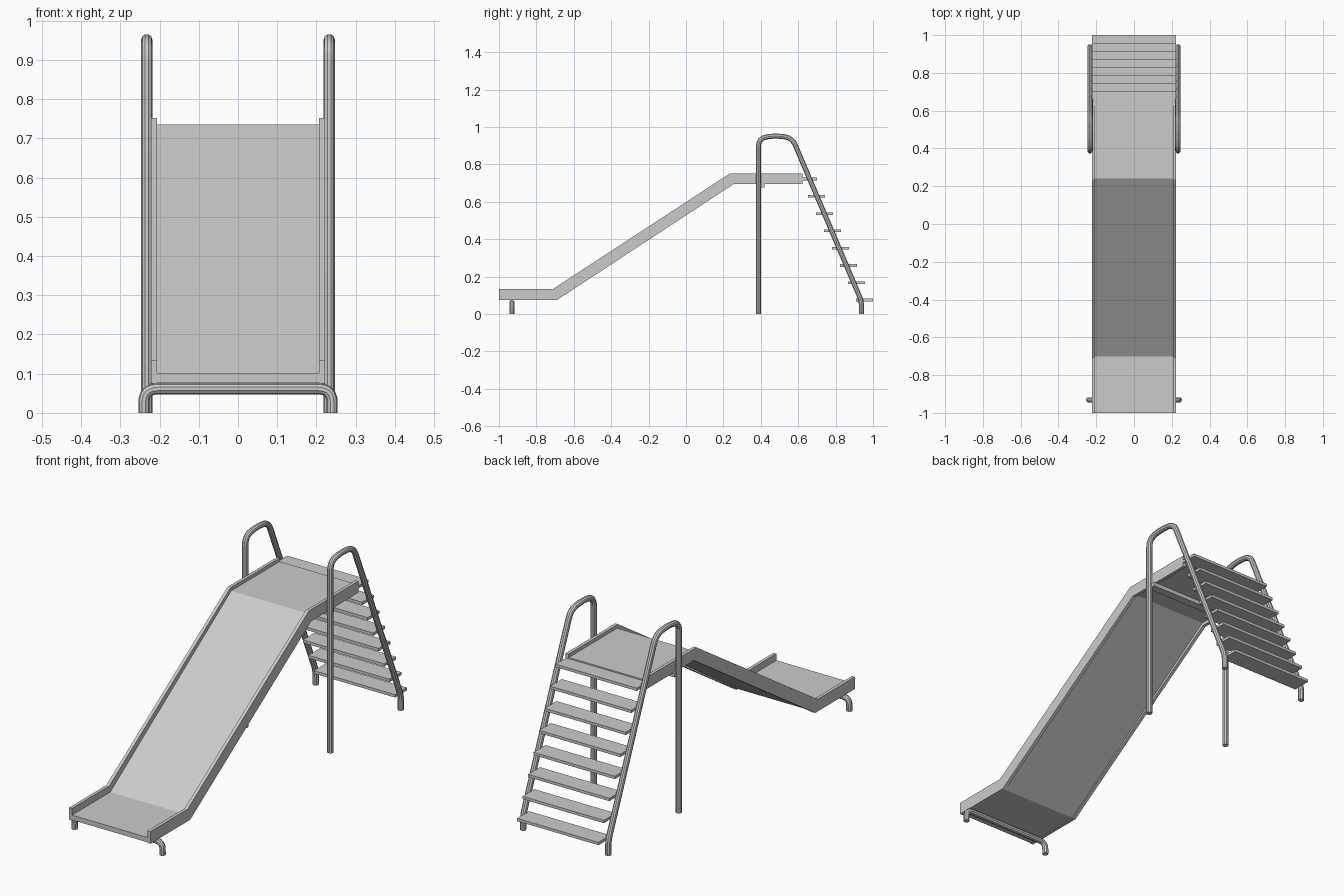
import bpy, bmesh
from mathutils import Vector

if "Cube" in bpy.data.objects:
    bpy.data.objects.remove(bpy.data.objects["Cube"])


def prism(name, profile, x0, x1):
    """Extrude a side-view (y, z) outline from x0 to x1."""
    bm = bmesh.new()
    face = bm.faces.new([bm.verts.new((x0, y, z)) for y, z in profile])
    ext = bmesh.ops.extrude_face_region(bm, geom=[face])
    moved = [v for v in ext["geom"] if isinstance(v, bmesh.types.BMVert)]
    bmesh.ops.translate(bm, verts=moved, vec=(x1 - x0, 0, 0))
    bmesh.ops.recalc_face_normals(bm, faces=bm.faces)
    mesh = bpy.data.meshes.new(name)
    bm.to_mesh(mesh)
    bm.free()
    obj = bpy.data.objects.new(name, mesh)
    bpy.context.collection.objects.link(obj)
    return obj


def box(name, hx, y0, y1, z0, z1):
    return prism(name, [(y0, z0), (y1, z0), (y1, z1), (y0, z1)], -hx, hx)


def tube(name, path, radius):
    """Capped round tube along (x, y, z, bend distance) points."""
    pts = [Vector(p[:3]) for p in path]
    out = [pts[0]]
    for i in range(1, len(pts) - 1):
        p, d = pts[i], path[i][3]
        a = p + (pts[i - 1] - p).normalized() * d
        b = p + (pts[i + 1] - p).normalized() * d
        for k in range(7):
            t = k / 6
            out.append(a * (1 - t) ** 2 + p * 2 * t * (1 - t) + b * t * t)
    out.append(pts[-1])
    curve = bpy.data.curves.new(name, 'CURVE')
    curve.dimensions = '3D'
    curve.bevel_depth = radius
    curve.bevel_resolution = 3
    curve.use_fill_caps = True
    spline = curve.splines.new('POLY')
    spline.points.add(len(out) - 1)
    for sp, co in zip(spline.points, out):
        sp.co = (*co, 1)
    obj = bpy.data.objects.new(name, curve)
    bpy.context.collection.objects.link(obj)
    bpy.ops.object.select_all(action='DESELECT')
    obj.select_set(True)
    bpy.context.view_layer.objects.active = obj
    bpy.ops.object.convert(target='MESH')
    bpy.ops.object.shade_smooth_by_angle()
    return bpy.context.object


# Sliding bed
prism("slide_bed", [(-1, 0.078), (-0.695, 0.078), (0.25, 0.712), (0.62, 0.712),
                    (0.62, 0.735), (0.242, 0.735), (-0.702, 0.102), (-1, 0.102)],
      -0.206, 0.206)

# Side walls of the chute
wall = [(-1, 0.075), (-0.69, 0.075), (0.255, 0.695), (0.622, 0.695),
        (0.622, 0.752), (0.235, 0.752), (-0.71, 0.135), (-1, 0.135)]
for s, side in ((-1, "left"), (1, "right")):
    prism("side_wall_" + side, wall, s * 0.206, s * 0.222)
    # Post, hand loop and ladder rail in one bent tube
    x = s * 0.2325
    tube("hand_rail_" + side,
         [(x, 0.388, 0), (x, 0.388, 0.941, 0.045), (x, 0.475, 0.953, 0.03),
          (x, 0.567, 0.944, 0.045), (x, 0.938, 0.07, 0.03), (x, 0.938, 0)], 0.0142)

# Crossbar under the platform
box("platform_crossbar", 0.23, 0.38, 0.42, 0.677, 0.697)

# Ladder steps
for i in range(8):
    y = 0.954 - 0.0427 * i
    z = 0.075 + 0.0924 * i
    box(f"step_{i + 1}", 0.222, y - 0.046, y + 0.046, z - 0.007, z + 0.007)

# Front foot
tube("front_foot", [(-0.24, -0.931, 0), (-0.24, -0.931, 0.061, 0.035),
                    (0.24, -0.931, 0.061, 0.035), (0.24, -0.931, 0)], 0.0142)
